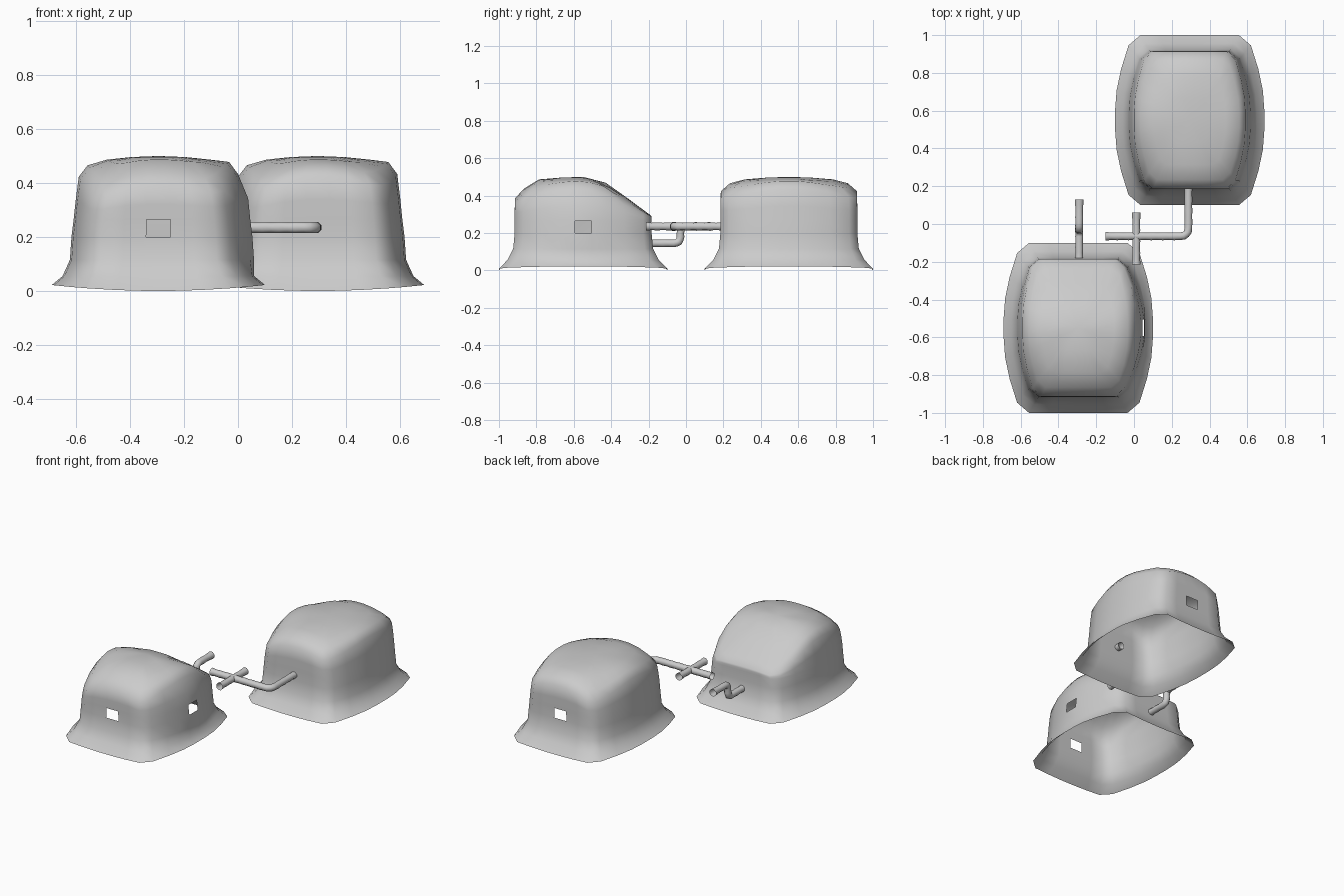
import bpy, bmesh, math
from mathutils import Vector

if "Cube" in bpy.data.objects:
    bpy.data.objects.remove(bpy.data.objects["Cube"])

# Normalised quarter outline of the rounded-octagon footprint
QUARTER = [(.14, 1), (.4, 1), (.66, 1), (.82, .88), (.92, .6), (.98, .35), (1, .12)]
OUTLINE = (QUARTER + [(x, -y) for x, y in reversed(QUARTER)]
           + [(-x, -y) for x, y in QUARTER] + [(-x, y) for x, y in reversed(QUARTER)])
N = len(OUTLINE)
# half width, half depth, height of each ring from flared skirt to roof
RINGS = [(.395, .45, .0), (.355, .405, .055), (.328, .374, .115), (.322, .366, .2),
         (.314, .366, .265), (.306, .366, .34), (.295, .364, .425), (.262, .315, .467),
         (.19, .235, .487), (.10, .12, .496)]
HOLE_RING = 3


def lerp_table(table, v):
    for (a, fa), (b, fb) in zip(table, table[1:]):
        if v <= b:
            return fa + (fb - fa) * max(0, (v - a) / (b - a))
    return table[-1][1]


def shell(name, cx, cy, roof, bulge, holes):
    """Open-bottomed shell; holes are face slots: back 27, right 6, front 13, left 20."""
    bm = bmesh.new()
    rings = []
    for i, (hx, hy, z0) in enumerate(RINGS):
        ring = []
        for u, v in OUTLINE:
            x, y, z = u * hx, v * hy, z0
            if i == 0:
                z = .022 * (x / .395) ** 2
            if z > .27:
                corner = abs(x / .31 * y / .366)
                z -= corner ** 2 * (.14 if x < 0 else .09) * (z - .27) / .16
                z = .27 + (z - .27) * lerp_table(roof, y)
                if x > .2:                       # roof is squarer on the right
                    z += .012 * (z - .27) / .2
            if x > 0 and .1 < z < .36 and abs(y) < .3:
                x += bulge * (1 - abs(y) / .37) * u
            ring.append(bm.verts.new((cx + x, cy + y, z)))
        rings.append(ring)
    for i in range(len(rings) - 1):
        for j in range(N):
            if i == HOLE_RING and j in holes:
                continue
            k = (j + 1) % N
            bm.faces.new((rings[i][j], rings[i + 1][j], rings[i + 1][k], rings[i][k]))
    top = bm.verts.new((cx, cy, .5))
    for j in range(N):
        bm.faces.new((rings[-1][j], top, rings[-1][(j + 1) % N]))
    bmesh.ops.recalc_face_normals(bm, faces=bm.faces)
    finish(name, bm, 50)


def finish(name, bm, angle):
    me = bpy.data.meshes.new(name)
    bm.to_mesh(me)
    bm.free()
    ob = bpy.data.objects.new(name, me)
    bpy.context.collection.objects.link(ob)
    bpy.ops.object.select_all(action='DESELECT')
    ob.select_set(True)
    bpy.context.view_layer.objects.active = ob
    bpy.ops.object.shade_smooth_by_angle(angle=math.radians(angle))


def pipe(name, corners, r=.023, bend=.045, sides=8):
    """Open tube along a path with rounded elbows and slightly thicker joints."""
    pts = [Vector(c) for c in corners]
    path = [pts[0]]
    for a, b, c in zip(pts, pts[1:], pts[2:]):
        p, q = b + (a - b).normalized() * bend, b + (c - b).normalized() * bend
        for s in range(5):
            t = s / 4
            path.append(p * (1 - t) ** 2 + b * 2 * t * (1 - t) + q * t * t)
    path.append(pts[-1])
    fine = [path[0]]
    for a, b in zip(path, path[1:]):
        n = max(1, round((b - a).length / .03))
        fine += [a.lerp(b, s / n) for s in range(1, n + 1)]
    bm = bmesh.new()
    rings = []
    side = Vector((1, 0, 0)) if abs((pts[1] - pts[0]).x) < .01 else Vector((0, 0, 1))
    for i, p in enumerate(fine):
        d = (fine[min(i + 1, len(fine) - 1)] - fine[max(i - 1, 0)]).normalized()
        side = (side - d * side.dot(d)).normalized()
        other = d.cross(side)
        rad = r * (1.1 if i in (0, len(fine) - 1) else 1 if i % 2 else .92)
        rings.append([bm.verts.new(p + rad * (side * math.cos(a) + other * math.sin(a)))
                      for a in [math.tau * (k + .5) / sides for k in range(sides)]])
    for a, b in zip(rings, rings[1:]):
        for k in range(sides):
            bm.faces.new((a[k], a[(k + 1) % sides], b[(k + 1) % sides], b[k]))
    bmesh.ops.recalc_face_normals(bm, faces=bm.faces)
    finish(name, bm, 50)


# Two shelters: the front one slopes down toward the back
shell("front_shell", -.295, -.55,
      [(-.366, .75), (-.25, 1), (0, 1), (.12, .88), (.25, .5), (.366, .14)], .03, {13, 6})
shell("back_shell", .295, .55, [(-.37, 1), (.37, 1)], .0, {27})

# Connecting pipes
pipe("back_pipe", [(.288, .22, .235), (.288, -.065, .235), (-.15, -.065, .235)])
pipe("cross_pipe", [(.012, .06, .235), (.012, -.215, .235)])
pipe("front_pipe", [(-.29, -.21, .145), (-.29, -.03, .145), (-.29, -.03, .235), (-.29, .13, .235)],
     bend=.035)
